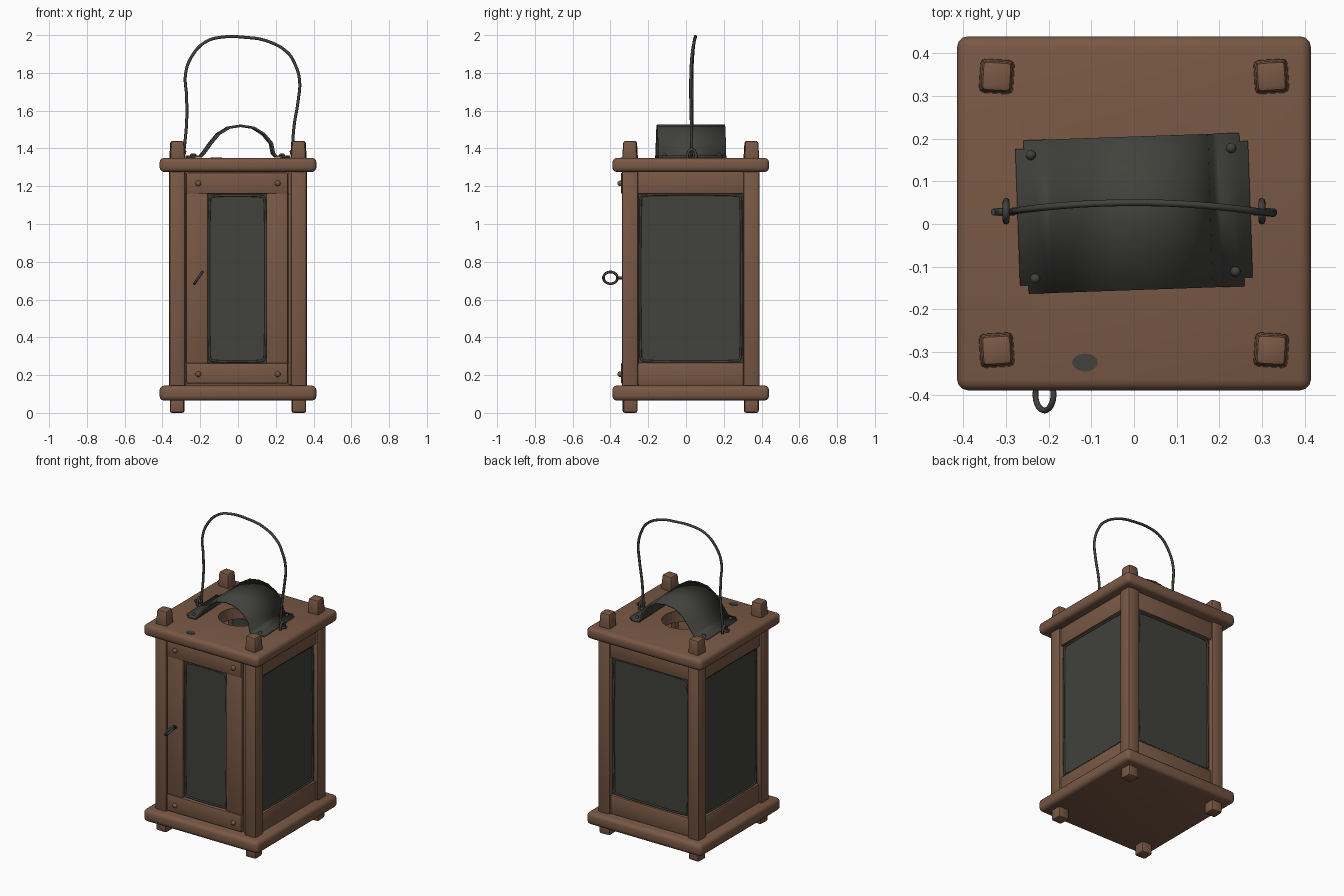
import bpy, bmesh, math
from mathutils import Vector, Matrix

cube = bpy.data.objects.get("Cube")
if cube:
    bpy.data.objects.remove(cube, do_unlink=True)


def material(name, rgb):
    m = bpy.data.materials.new(name)
    m.use_nodes = True
    m.diffuse_color = (*rgb, 1)
    b = m.node_tree.nodes["Principled BSDF"]
    b.inputs["Base Color"].default_value = (*rgb, 1)
    b.inputs["Roughness"].default_value = 0.8
    return m


WOOD = material("brown wood", (0.19, 0.098, 0.059))
METAL = material("dark iron", (0.052, 0.054, 0.045))
PANE = material("smoky pane", (0.052, 0.054, 0.045))


def finish(name, bm, mat, smooth=True):
    me = bpy.data.meshes.new(name)
    bmesh.ops.recalc_face_normals(bm, faces=bm.faces)
    bm.to_mesh(me)
    bm.free()
    me.materials.append(mat)
    ob = bpy.data.objects.new(name, me)
    bpy.context.collection.objects.link(ob)
    if smooth:
        bpy.ops.object.select_all(action="DESELECT")
        ob.select_set(True)
        bpy.context.view_layer.objects.active = ob
        bpy.ops.object.shade_smooth_by_angle(angle=math.radians(40))
    return ob


def box(name, lo, hi, mat=WOOD, bevel=0.008, segments=2, taper=1.0, turn=0.0):
    """Rounded box between two corners; taper scales its top face."""
    lo, hi = Vector(lo), Vector(hi)
    size, mid = hi - lo, (lo + hi) / 2
    bm = bmesh.new()
    bmesh.ops.create_cube(bm, size=1)
    for v in bm.verts:
        k = taper if v.co.z > 0 else 1
        v.co = Vector((v.co.x * size.x * k, v.co.y * size.y * k, v.co.z * size.z))
    bmesh.ops.bevel(bm, geom=bm.edges[:], offset=bevel, segments=segments,
                    profile=0.5, affect="EDGES")
    bm.transform(Matrix.Translation(mid) @ Matrix.Rotation(turn, 4, "Z"))
    return finish(name, bm, mat)


def dome(name, at, r, mat, squash=(1, 1, 1)):
    bm = bmesh.new()
    bmesh.ops.create_uvsphere(bm, u_segments=12, v_segments=8, radius=r)
    bm.transform(Matrix.Translation(at) @ Matrix.Diagonal((*squash, 1)))
    return finish(name, bm, mat)


def wire(name, points, r, cyclic=False):
    cu = bpy.data.curves.new(name, "CURVE")
    cu.dimensions = "3D"
    cu.bevel_depth = r
    cu.bevel_resolution = 2
    cu.resolution_u = 5
    cu.use_fill_caps = True
    sp = cu.splines.new("BEZIER")
    sp.bezier_points.add(len(points) - 1)
    sp.use_cyclic_u = cyclic
    for b, p in zip(sp.bezier_points, points):
        b.co = p
        b.handle_left_type = b.handle_right_type = "AUTO"
    cu.materials.append(METAL)
    ob = bpy.data.objects.new(name, cu)
    bpy.context.collection.objects.link(ob)
    return ob


CY = 0.025  # body centre in y

# Base and roof boards, the roof with a round smoke hole
box("base_board", (-.415, -.39, .065), (.415, .44, .145), bevel=.025, segments=3)
roof = box("roof_board", (-.415, -.39, 1.275), (.415, .44, 1.35), bevel=.025, segments=3)
bm = bmesh.new()
bmesh.ops.create_cone(bm, cap_ends=True, segments=32, radius1=.13, radius2=.13, depth=.4)
bm.transform(Matrix.Translation((0, CY, 1.3)))
cutter = finish("smoke_hole_cutter", bm, WOOD, False)
cutter.hide_render = True
cutter.hide_viewport = True
cutter.display_type = "WIRE"
cut = roof.modifiers.new("smoke_hole", "BOOLEAN")
cut.operation = "DIFFERENCE"
cut.solver = "EXACT"
cut.object = cutter

# Corner posts with feet below and finials above the boards
for sx, side in ((-1, "right"), (1, "left")):
    for sy, end in ((-1, "front"), (1, "back")):
        x, y = sx * .322, CY + sy * .321
        tag = f"{end}_{side}"
        box("post_" + tag, (x - .043, y - .044, .12), (x + .043, y + .044, 1.3), bevel=.016)
        box("finial_" + tag, (x - .041, y - .041, 1.33), (x + .041, y + .041, 1.44),
            bevel=.012, taper=.85, turn=sx * sy * .06)
        box("foot_" + tag, (x - .038, y - .038, 0), (x + .038, y + .038, .09),
            bevel=.012, turn=.05 * sx)


# Side and back walls: two rails, a pane and a thin metal surround
def wall(name, angle, reach):
    parts = [
        box(name + "_top_rail", (-.29, -reach, 1.16), (.29, -reach + .05, 1.28)),
        box(name + "_bottom_rail", (-.29, -reach, .14), (.29, -reach + .05, .268), bevel=.014),
        box(name + "_pane", (-.285, -reach + .018, .25), (.285, -reach + .03, 1.18), PANE, .003, 1),
        wire(name + "_surround", outline(.264, .275, 1.152, .02, -reach + .016), .006, True),
    ]
    for p in parts:
        p.matrix_world = Matrix.Translation((0, CY, 0)) @ Matrix.Rotation(angle, 4, "Z")


def outline(half, z0, z1, r, y, x=0):
    """Points of an upright rectangle with rounded corners."""
    pts = []
    for cx, cz, a in ((half - r, z1 - r, 0), (r - half, z1 - r, 90),
                      (r - half, z0 + r, 180), (half - r, z0 + r, 270)):
        for d in (0, 45, 90):
            t = math.radians(a + d)
            pts.append((x + cx + r * math.cos(t), y, cz + r * math.sin(t)))
    return pts


wall("left", math.pi / 2, .352)
wall("right", -math.pi / 2, .352)
wall("back", math.pi, .352)

# Door: rails, stiles, pane and pegs
box("door_top_rail", (-.275, -.345, 1.16), (.265, -.295, 1.272))
box("door_bottom_rail", (-.275, -.345, .155), (.265, -.295, .265))
box("door_right_stile", (-.275, -.338, .26), (-.16, -.295, 1.165), bevel=.006)
box("door_left_stile", (.15, -.338, .26), (.265, -.295, 1.165), bevel=.006)
box("door_hinge_strip", (.267, -.325, .15), (.29, -.29, 1.28), bevel=.004)
box("door_latch_strip", (-.29, -.325, .15), (-.277, -.29, 1.28), bevel=.004)
box("door_pane", (-.165, -.322, .255), (.155, -.31, 1.17), PANE, .003, 1)
wire("door_surround", outline(.146, .275, 1.147, .02, -.324, -.004), .006, True)
for z in (.205, 1.215):
    for x in (-.21, .21):
        dome("door_peg", (x, -.347, z), .015, WOOD, (1, 1.1, 1))

# Ring pull on the door
bm = bmesh.new()
ring = []
for i in range(12):
    a = math.tau * i / 12
    ring.append((-.21 + .021 * math.sin(a), -.4 + .037 * math.cos(a), .715 + .031 * math.sin(a)))
bm.free()
wire("door_ring", ring, .007, True)
wire("door_ring_eye", [(-.21, -.33, .715), (-.21, -.35, .715), (-.21, -.365, .715)], .008)

# Bent metal smoke hood, set slightly askew over the hole
half = [(-.273, 1.356), (-.2, 1.357), (-.185, 1.373), (-.16, 1.428), (-.12, 1.476),
        (-.065, 1.51), (0, 1.52)]
arch = [(x + .002, z) for x, z in half]
arch += [(.002 - x, z) for x, z in reversed(half[:-1])]
# ease the crown toward the model's left
arch = [(x + .014 * (z > 1.4), z) for x, z in arch]
askew = Matrix.Translation((-.002, CY, 0)) @ Matrix.Rotation(.035, 4, "Z")
bm = bmesh.new()
rows = [[bm.verts.new((x, y, z)) for x, z in arch] for y in (-.18, .18)]
for a, b, c, d in zip(rows[0], rows[0][1:], rows[1][1:], rows[1]):
    bm.faces.new((a, b, c, d))
corners = [row[i] for row in rows for i in (0, -1)]
bmesh.ops.bevel(bm, geom=corners, offset=.02, segments=2, affect="VERTICES")
bm.transform(askew)
hood = finish("smoke_hood", bm, METAL)
solid = hood.modifiers.new("thickness", "SOLIDIFY")
solid.thickness = .012
solid.offset = 0
for x in (-.235, .235):
    for y in (-.145, .145):
        dome("hood_rivet", askew @ Vector((x, y, 1.362)), .012, METAL)

# Carrying wire, hooked into two staples
path = [(-.287, 1.375), (-.272, 1.54), (-.272, 1.67), (-.277, 1.8), (-.24, 1.895),
        (-.17, 1.965), (-.08, 1.99), (.04, 1.988), (.15, 1.97), (.26, 1.91), (.3, 1.85),
        (.326, 1.76), (.318, 1.65), (.297, 1.52), (.286, 1.375)]
wire("carrying_wire", [(x, .025 + .025 * max(0, 1 - (x / .32) ** 2), z) for x, z in path], .008)
for s, tag in ((-1, "right"), (1, "left")):
    wire("staple_" + tag, [(s * .3, y, z) for y, z in
                           ((.008, 1.34), (.01, 1.375), (.03, 1.395), (.05, 1.375), (.052, 1.34))], .008)
    wire("wire_hook_" + tag, [(s * x, .028, z) for x, z in
                              ((.28, 1.39), (.29, 1.365), (.318, 1.362), (.33, 1.375))], .008)

# Scorch mark on the roof
bm = bmesh.new()
bmesh.ops.create_cone(bm, cap_ends=True, segments=16, radius1=.03, radius2=.03, depth=.004)
bm.transform(Matrix.Translation((-.115, -.325, 1.351)) @ Matrix.Diagonal((1, .7, 1, 1)))
finish("scorch_mark", bm, METAL, False)
